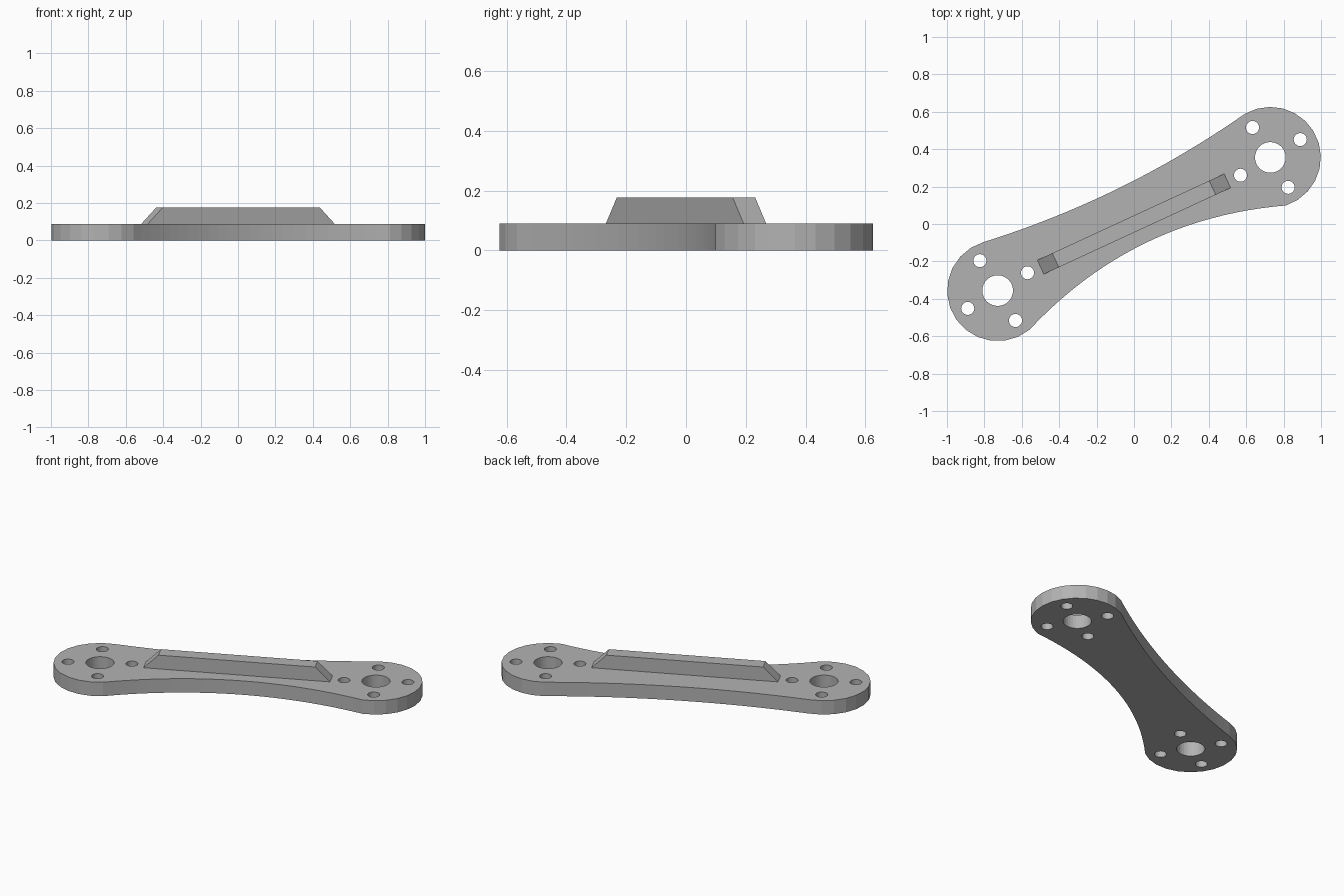
import bpy, bmesh
from math import radians, sin, cos
from mathutils import Vector, Matrix

cube = bpy.data.objects.get("Cube")
if cube:
    bpy.data.objects.remove(cube, do_unlink=True)

PLATE_H, TOP_Z = 0.089, 0.177
END = Vector((0.729, 0.356))
END_R = 0.27

grey = bpy.data.materials.new("plain grey")
grey.use_nodes = True
colour = (0.45, 0.45, 0.45, 1)
grey.diffuse_color = colour
grey.node_tree.nodes["Principled BSDF"].inputs["Base Color"].default_value = colour


def finish(bm, name):
    bmesh.ops.recalc_face_normals(bm, faces=bm.faces)
    mesh = bpy.data.meshes.new(name)
    bm.to_mesh(mesh)
    bm.free()
    mesh.materials.append(grey)
    obj = bpy.data.objects.new(name, mesh)
    bpy.context.collection.objects.link(obj)
    return obj


def polar(centre, radius, degrees):
    a = radians(degrees)
    return centre + Vector((cos(a), sin(a))) * radius


def arc(centre, radius, start, end, steps):
    return [polar(centre, radius, start + (end - start) * i / steps)
            for i in range(steps + 1)]


def waist(p, q, sag, steps=24):
    """Points strictly between p and q, bowed inward by sag."""
    inward = Vector((p.y - q.y, q.x - p.x)).normalized()
    points = []
    for i in range(1, steps):
        t = i / steps
        points.append(p.lerp(q, t) + inward * sag * 4 * t * (1 - t))
    return points


def extrude_up(bm, faces, height):
    made = bmesh.ops.extrude_face_region(bm, geom=faces)["geom"]
    verts = [v for v in made if isinstance(v, bmesh.types.BMVert)]
    bmesh.ops.translate(bm, verts=verts, vec=(0, 0, height))


# Plate outline: two round ends joined by two concave sides
right_end = arc(END, END_R, -72, 120, 13)
left_end = arc(-END, END_R, 106.5, 309, 13)
outline = (right_end + waist(right_end[-1], left_end[0], 0.06)
           + left_end + waist(left_end[-1], right_end[0], 0.147))

# Holes: one bore and four bolt holes at each end
loops = [outline]
for centre in (END, -END):
    loops.append(arc(centre, 0.082, 0, 360, 32)[:-1])
    for k in range(4):
        loops.append(arc(polar(centre, 0.186, 30.8 + 90 * k), 0.035, 0, 360, 24)[:-1])

bm = bmesh.new()
edges = []
for loop in loops:
    verts = [bm.verts.new((p.x, p.y, 0)) for p in loop]
    edges += [bm.edges.new((v, verts[i - 1])) for i, v in enumerate(verts)]
bmesh.ops.triangle_fill(bm, use_beauty=True, use_dissolve=False, edges=edges)
extrude_up(bm, bm.faces[:], PLATE_H)
finish(bm, "arm_plate")

# Rib: trapezoid side profile extruded across its width
half, slope, width = 0.55, 0.088, 0.083
profile = [(-half, PLATE_H), (half, PLATE_H), (half - slope, TOP_Z), (slope - half, TOP_Z)]
bm = bmesh.new()
face = bm.faces.new([bm.verts.new((x, -width / 2, z)) for x, z in profile])
made = bmesh.ops.extrude_face_region(bm, geom=[face])["geom"]
bmesh.ops.translate(bm, verts=[v for v in made if isinstance(v, bmesh.types.BMVert)],
                    vec=(0, width, 0))
bm.transform(Matrix.Rotation(radians(24.8), 4, "Z"))
finish(bm, "raised_rib")
